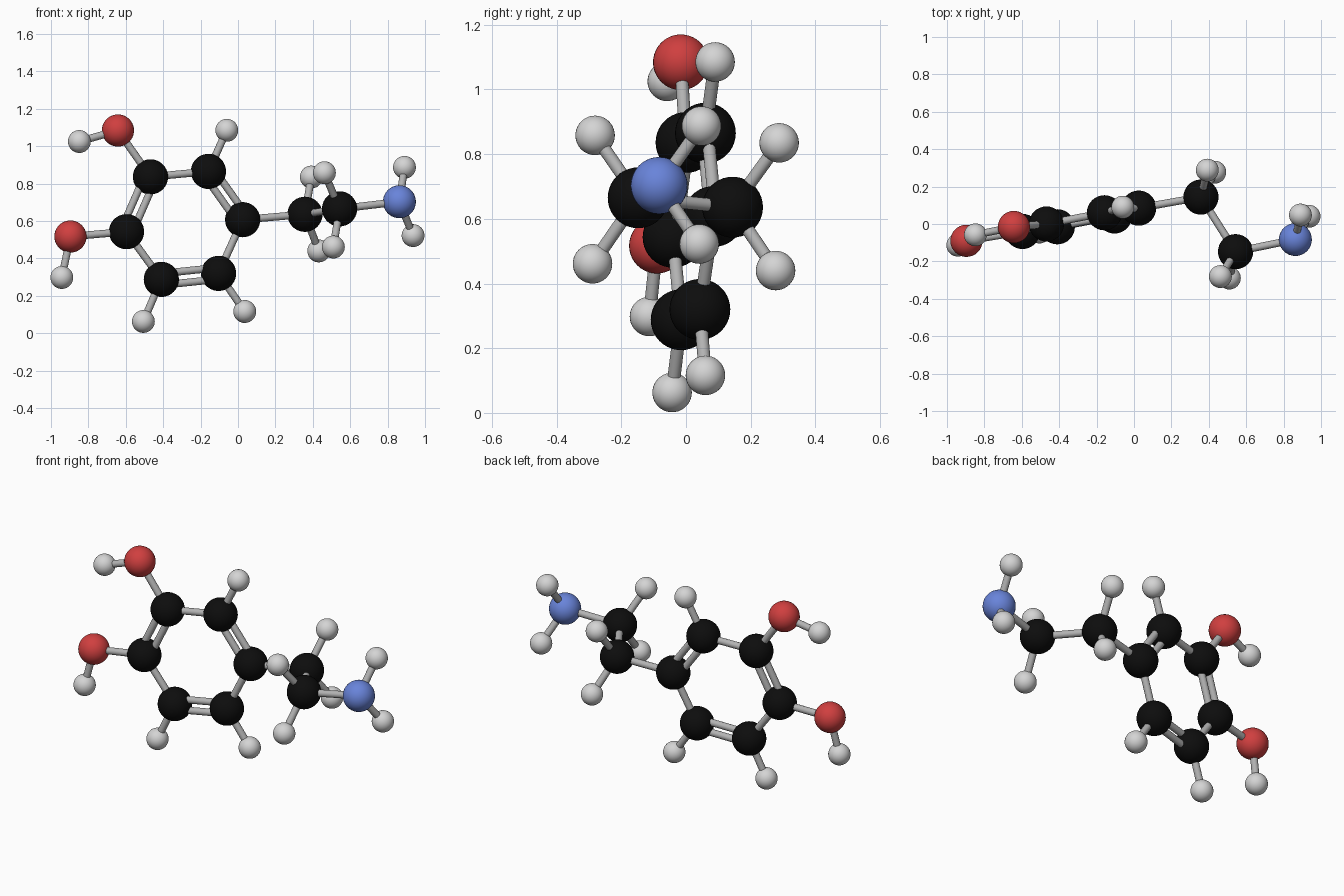
import bpy
from mathutils import Vector

cube = bpy.data.objects.get("Cube")
if cube:
    bpy.data.objects.remove(cube, do_unlink=True)


def material(name, rgb):
    m = bpy.data.materials.new(name)
    m.use_nodes = True
    colour = (*rgb, 1)
    m.diffuse_color = colour
    m.node_tree.nodes["Principled BSDF"].inputs["Base Color"].default_value = colour
    return m


# Element styles: plain name, ball radius, colour
STYLES = {
    "C": ("carbon", 0.094, material("black", (0.004, 0.004, 0.004))),
    "H": ("hydrogen", 0.061, material("pale grey", (0.66, 0.66, 0.66))),
    "O": ("oxygen", 0.086, material("red", (0.63, 0.05, 0.05))),
    "N": ("nitrogen", 0.088, material("blue", (0.14, 0.23, 0.7))),
}
BOND_GREY = material("bond grey", (0.45, 0.45, 0.45))
BOND_RADIUS = 0.02
DOUBLE_OFFSET = 0.031

# Ball centres
ATOMS = {
    # ring
    "C1": (0.025, 0.085, 0.607), "C2": (-0.158, 0.06, 0.865),
    "C3": (-0.468, 0.0, 0.836), "C4": (-0.596, -0.04, 0.543),
    "C5": (-0.41, -0.015, 0.288), "C6": (-0.104, 0.043, 0.32),
    # side chain
    "C7": (0.358, 0.144, 0.636), "C8": (0.543, -0.148, 0.665),
    "N1": (0.863, -0.083, 0.703),
    # ring oxygens
    "O1": (-0.642, -0.016, 1.084), "O2": (-0.896, -0.09, 0.517),
    # hydrogens
    "H1": (-0.848, -0.058, 1.025), "H2": (-0.942, -0.113, 0.298),
    "H3": (-0.06, 0.09, 1.085), "H4": (-0.506, -0.043, 0.063),
    "H5": (0.036, 0.06, 0.116), "H6": (0.392, 0.288, 0.835),
    "H7": (0.432, 0.277, 0.44), "H8": (0.462, -0.281, 0.858),
    "H9": (0.51, -0.289, 0.461), "H10": (0.89, 0.048, 0.887),
    "H11": (0.936, 0.041, 0.522),
}
SINGLE = ("C2-C3 C4-C5 C6-C1 C1-C7 C7-C8 C8-N1 C3-O1 C4-O2 O1-H1 O2-H2 "
          "C2-H3 C5-H4 C6-H5 C7-H6 C7-H7 C8-H8 C8-H9 N1-H10 N1-H11")
DOUBLE = "C1-C2 C3-C4 C5-C6"
pos = {k: Vector(v) for k, v in ATOMS.items()}


def finish(name, mat):
    ob = bpy.context.object
    ob.name = name
    ob.data.materials.append(mat)
    bpy.ops.object.shade_smooth_by_angle()


def rod(name, a, b):
    d = b - a
    bpy.ops.mesh.primitive_cylinder_add(
        vertices=20, radius=BOND_RADIUS, depth=d.length, location=(a + b) / 2,
        rotation=d.to_track_quat("Z", "Y").to_euler())
    finish(name, BOND_GREY)


# Balls
for key, centre in pos.items():
    label, radius, mat = STYLES[key[0]]
    bpy.ops.mesh.primitive_uv_sphere_add(
        segments=32, ring_count=20, radius=radius, location=centre)
    finish(f"{label}_ball_{key[1:]}", mat)

# Single bonds
for pair in SINGLE.split():
    a, b = pair.split("-")
    rod(f"single_bond_{a}_{b}", pos[a], pos[b])

# Double bonds, spread sideways in the plane of the ring
normal = (pos["C3"] - pos["C1"]).cross(pos["C5"] - pos["C1"]).normalized()
for pair in DOUBLE.split():
    a, b = pair.split("-")
    side = (pos[b] - pos[a]).cross(normal).normalized() * DOUBLE_OFFSET
    for label, s in (("outer", side), ("inner", -side)):
        rod(f"double_bond_{label}_{a}_{b}", pos[a] + s, pos[b] + s)
